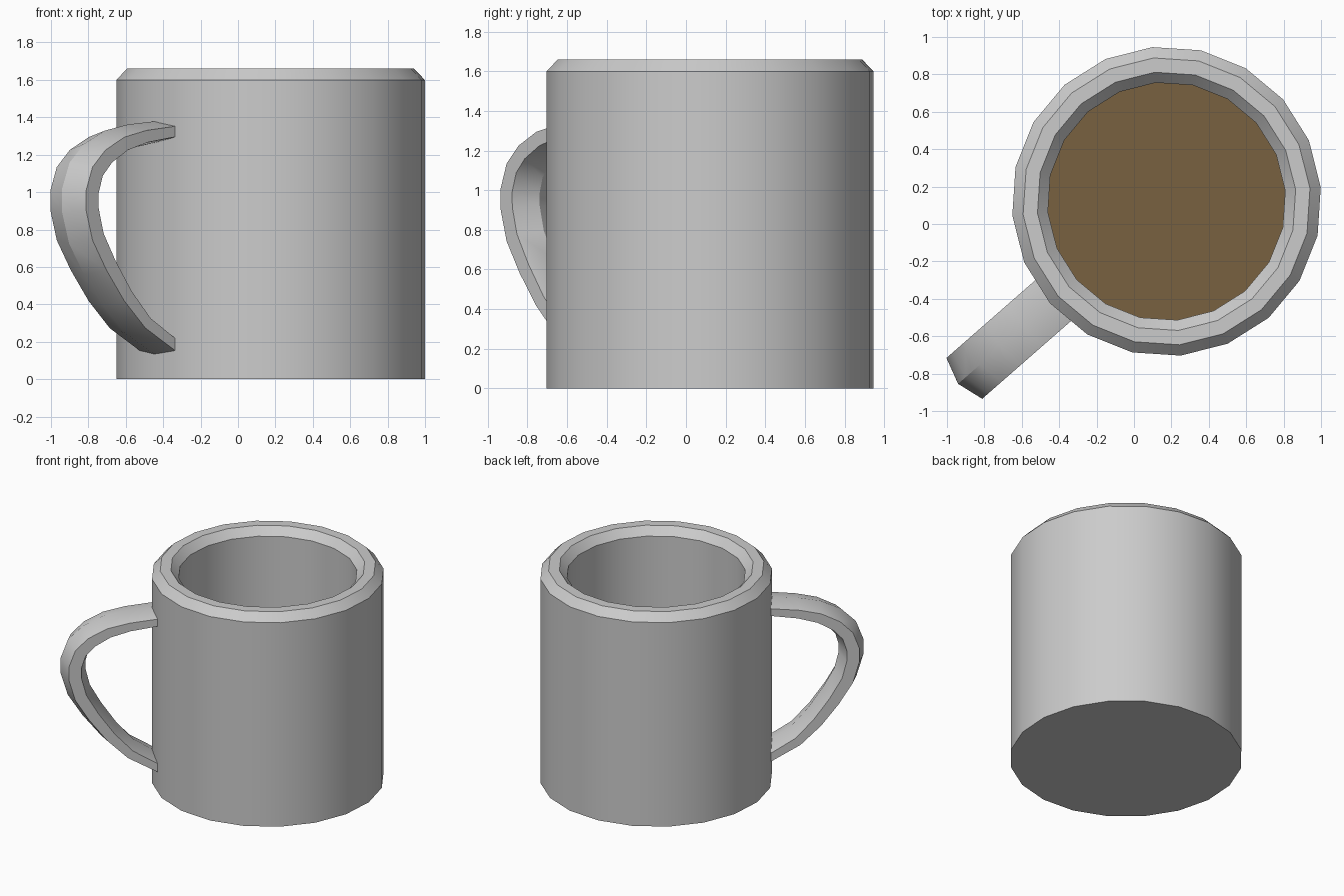
import bpy, bmesh
from math import sin, cos, pi, radians
from mathutils import Vector

if "Cube" in bpy.data.objects:
    bpy.data.objects.remove(bpy.data.objects["Cube"])

SIDES = 20
CENTRE = Vector((0.174, 0.121, 0))
TURN = radians(5.2)
HANDLE_DIR = TURN + 12 * 2 * pi / SIDES
COFFEE_Z = 0.5
INNER_R = 0.637


def finish(bm, name, recalc=True):
    if recalc:
        bmesh.ops.recalc_face_normals(bm, faces=bm.faces[:])
    mesh = bpy.data.meshes.new(name)
    bm.to_mesh(mesh)
    bm.free()
    obj = bpy.data.objects.new(name, mesh)
    bpy.context.collection.objects.link(obj)
    bpy.ops.object.select_all(action='DESELECT')
    obj.select_set(True)
    bpy.context.view_layer.objects.active = obj
    bpy.ops.object.shade_smooth_by_angle(angle=radians(30))
    return obj


def ring(bm, r, z):
    return [bm.verts.new(CENTRE + Vector((r * cos(TURN + 2 * pi * i / SIDES),
                                          r * sin(TURN + 2 * pi * i / SIDES), z)))
            for i in range(SIDES)]


def bridge(bm, a, b):
    n = len(a)
    for i in range(n):
        j = (i + 1) % n
        bm.faces.new((a[i], a[j], b[j], b[i]))


# Cup: outer wall, chamfered rim, inner wall down to the drink
bm = bmesh.new()
profile = [(0.828, 0), (0.828, 1.60), (0.77, 1.66), (0.693, 1.66),
           (INNER_R, 1.60), (INNER_R, COFFEE_Z)]
rings = [ring(bm, r, z) for r, z in profile]
for a, b in zip(rings, rings[1:]):
    bridge(bm, a, b)
bm.faces.new(rings[0][::-1])
finish(bm, "cup", recalc=False)

# Coffee: flat disc filling the inside
bm = bmesh.new()
bm.faces.new(ring(bm, INNER_R, COFFEE_Z))
coffee = finish(bm, "coffee", recalc=False)
brown = bpy.data.materials.new("coffee_brown")
brown.diffuse_color = (0.19, 0.12, 0.05, 1)
brown.use_nodes = True
brown.node_tree.nodes["Principled BSDF"].inputs["Base Color"].default_value = brown.diffuse_color
coffee.data.materials.append(brown)

# Handle: flattened hexagon section swept along (distance from axis, height)
path = [Vector(p) for p in (
    (0.75, 1.358), (1.008, 1.33), (1.165, 1.294), (1.30, 1.225), (1.392, 1.134),
    (1.437, 1.01), (1.437, 0.90), (1.392, 0.743), (1.293, 0.583), (1.165, 0.417),
    (1.016, 0.273), (0.75, 0.122))]
section = [(0.045, 0), (0, 0.145), (-0.09, 0.145),
           (-0.135, 0), (-0.09, -0.145), (0, -0.145)]
out = Vector((cos(HANDLE_DIR), sin(HANDLE_DIR), 0))
side = Vector((-out.y, out.x, 0))
bm = bmesh.new()
rings = []
last = len(path) - 1
for i, p in enumerate(path):
    tangent = (path[min(i + 1, last)] - path[max(i - 1, 0)]).normalized()
    normal = Vector((-tangent.y, tangent.x))
    taper = 0.6 + 0.4 * sin(pi * i / last)
    loop = []
    for d, t in section:
        q = p + normal * d * taper
        loop.append(bm.verts.new(CENTRE + out * q.x + side * t + Vector((0, 0, q.y))))
    rings.append(loop)
for a, b in zip(rings, rings[1:]):
    bridge(bm, a, b)
bm.faces.new(rings[0])
bm.faces.new(rings[-1])
finish(bm, "handle")
